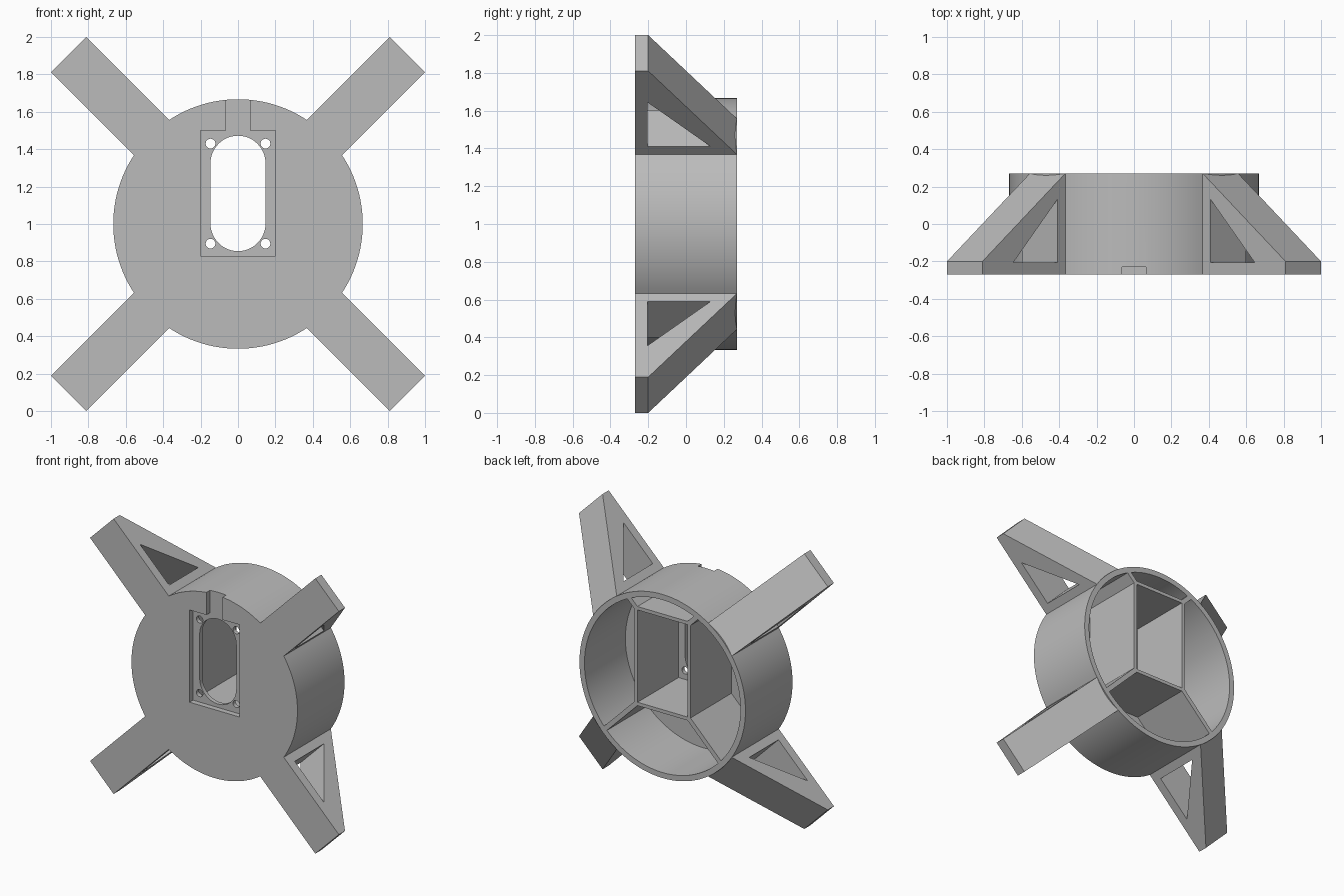
import bpy, bmesh
from math import pi, cos, sin, sqrt, radians

cube = bpy.data.objects.get("Cube")
if cube:
    bpy.data.objects.remove(cube)

FRONT, BACK, FLOOR = -0.27, 0.27, -0.2
RADIUS, WALL, MID = 0.667, 0.04, 1.0
BOX_X, BOX_LOW, BOX_HIGH, RIM = 0.2, 0.83, 1.5, 0.025

grey = bpy.data.materials.new("light grey plastic")
grey.use_nodes = True
colour = (0.5, 0.5, 0.5, 1)
grey.diffuse_color = colour
grey.node_tree.nodes["Principled BSDF"].inputs["Base Color"].default_value = colour


def prism(name, points, start, end, place=lambda a, b, d: (a, d, b)):
    """Extrude a 2D outline from start to end; place maps it into the model."""
    bm = bmesh.new()
    rings = [[bm.verts.new(place(a, b, d)) for a, b in points] for d in (start, end)]
    bm.faces.new(rings[0])
    bm.faces.new(rings[1])
    n = len(points)
    for i in range(n):
        j = (i + 1) % n
        bm.faces.new((rings[0][i], rings[0][j], rings[1][j], rings[1][i]))
    bmesh.ops.recalc_face_normals(bm, faces=bm.faces)
    mesh = bpy.data.meshes.new(name)
    bm.to_mesh(mesh)
    bm.free()
    mesh.materials.append(grey)
    obj = bpy.data.objects.new(name, mesh)
    bpy.context.collection.objects.link(obj)
    return obj


def arc(x, z, r, a0, a1, steps):
    return [(x + r * cos(a0 + (a1 - a0) * i / steps),
             z + r * sin(a0 + (a1 - a0) * i / steps)) for i in range(steps + 1)]


def circle(x, z, r, steps):
    return arc(x, z, r, 0, 2 * pi, steps)[:-1]


def rect(x0, x1, z0, z1):
    return [(x0, z0), (x1, z0), (x1, z1), (x0, z1)]


def combine(target, tool, operation):
    """Apply a boolean and discard the tool."""
    mod = target.modifiers.new(operation, 'BOOLEAN')
    mod.operation, mod.object, mod.solver = operation, tool, 'EXACT'
    bpy.context.view_layer.objects.active = target
    bpy.ops.object.modifier_apply(modifier=mod.name)
    bpy.data.objects.remove(tool)


def radial(angle):
    """Placement for side profiles (outward, depth) extruded across an arm."""
    c, s = cos(angle), sin(angle)
    return lambda u, y, w: (u * c - w * s, y, MID + u * s + w * c)


# Drum with four tapered arms, each with a triangular window
body = prism("drum_with_arms", circle(0, MID, RADIUS, 128), FRONT, BACK)
arm_side = [(0.6, FRONT), (1.28, FRONT), (1.28, FLOOR), (0.654, BACK), (0.6, BACK)]
window = [(0.714, -0.205), (1.046, -0.205), (0.714, 0.13)]
for k in range(4):
    place = radial(radians(45 + 90 * k))
    arm = prism("arm", arm_side, -0.134, 0.134, place)
    combine(arm, prism("arm_window", window, -0.2, 0.2, place), 'DIFFERENCE')
    combine(body, arm, 'UNION')

# Hollow back
combine(body, prism("cavity", circle(0, MID, RADIUS - WALL, 128), FLOOR, 0.4), 'DIFFERENCE')

# Shallow front recess with a cable slot to the rim
recess = [(-BOX_X, BOX_LOW), (BOX_X, BOX_LOW), (BOX_X, BOX_HIGH), (0.065, BOX_HIGH),
          (0.065, 1.8), (-0.065, 1.8), (-0.065, BOX_HIGH), (-BOX_X, BOX_HIGH)]
combine(body, prism("recess", recess, -0.4, -0.23), 'DIFFERENCE')

# Rounded opening and four screw holes
opening = arc(0, 1.325, 0.147, 0, pi, 24) + arc(0, 1.002, 0.147, pi, 2 * pi, 24)
combine(body, prism("opening", opening, -0.4, -0.1), 'DIFFERENCE')
for x in (-0.147, 0.147):
    for z in (0.895, 1.43):
        combine(body, prism("screw_hole", circle(x, z, 0.026, 24), -0.4, -0.1), 'DIFFERENCE')

# Rectangular housing inside the drum, open at the back
housing = prism("inner_housing", rect(-BOX_X - RIM, BOX_X + RIM, BOX_LOW - RIM, BOX_HIGH + RIM),
                FLOOR, BACK)
combine(housing, prism("housing_cavity", rect(-BOX_X, BOX_X, BOX_LOW, BOX_HIGH), -0.4, 0.4),
        'DIFFERENCE')

# Diagonal ribs from the housing corners to the drum wall
for side, across in (("right", -1), ("left", 1)):
    for level, up, z in (("lower", -1, BOX_LOW - RIM), ("upper", 1, BOX_HIGH + RIM)):
        h = 0.012
        x = BOX_X + RIM - 0.012
        rise = abs(z - MID) - 0.012
        # Distance along the diagonal at which the rib meets the wall
        b = x + rise
        t = (-b + sqrt(b * b - 2 * (x * x + rise * rise - (RADIUS - WALL + 0.008) ** 2))) / 2
        ends = [(x - h, rise + h), (x + h, rise - h),
                (x + t + h, rise + t - h), (x + t - h, rise + t + h)]
        prism(f"{level}_{side}_rib", [(across * a, MID + up * c) for a, c in ends], FLOOR, BACK)

# Smooth the curved walls and keep the edges crisp
bpy.ops.object.select_all(action='DESELECT')
body.select_set(True)
bpy.context.view_layer.objects.active = body
bpy.ops.object.shade_smooth_by_angle(angle=radians(25))
